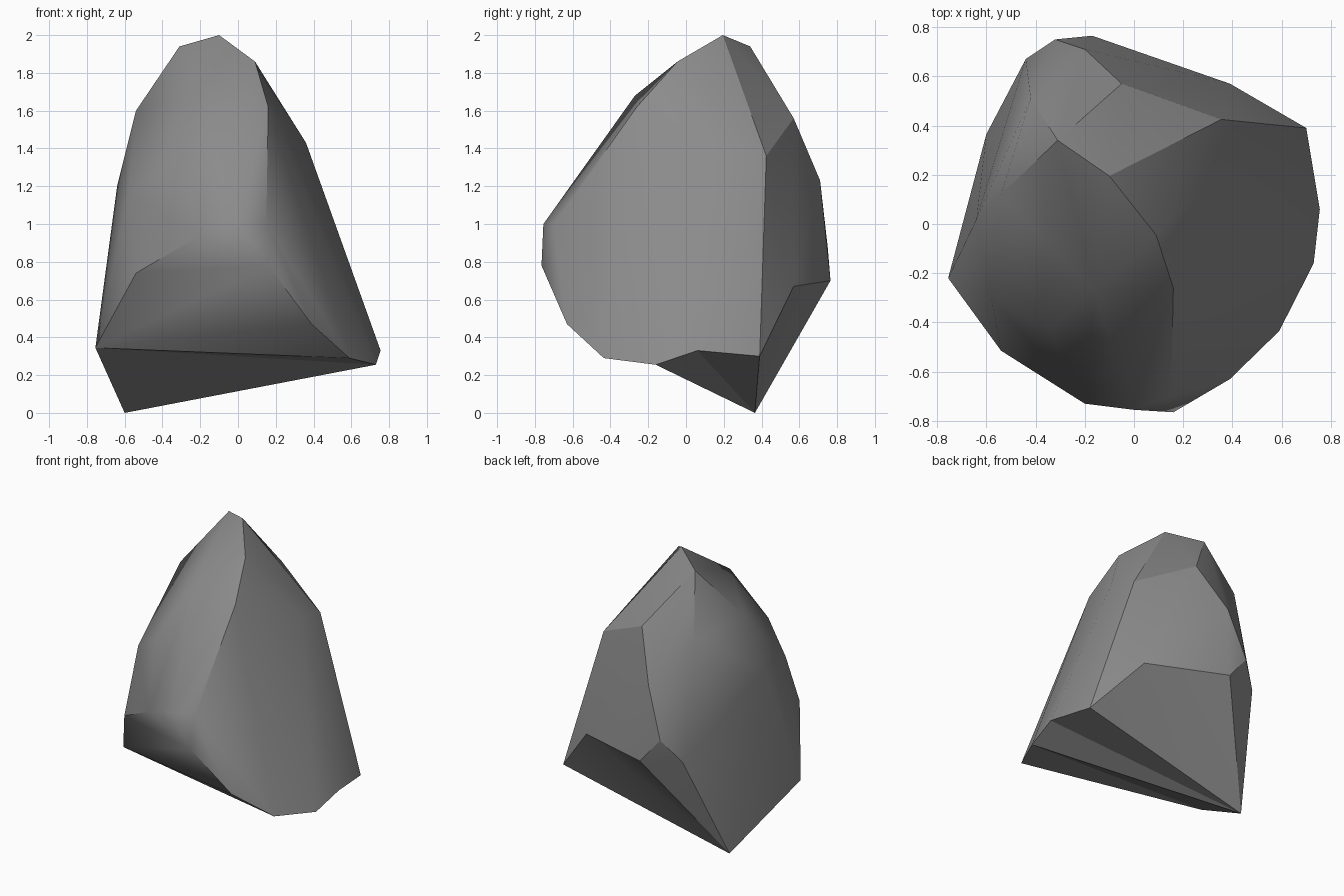
import bpy, bmesh, math
from mathutils import Vector

# Remove the default cube only
default_cube = bpy.data.objects.get("Cube")
if default_cube:
    bpy.data.objects.remove(default_cube, do_unlink=True)


def flat_material(name, colour):
    """One plain colour, visible in the viewport and in a render."""
    material = bpy.data.materials.new(name)
    material.use_nodes = True
    material.diffuse_color = colour
    shader = next(n for n in material.node_tree.nodes if n.type == "BSDF_PRINCIPLED")
    shader.inputs["Base Color"].default_value = colour
    return material


def is_soft(edge, worn_sides):
    """Worn sides stay rounded; everywhere else even shallow creases are crisp."""
    limit = math.radians(18)
    for direction, reach in worn_sides:
        if all(face.normal.dot(direction) > reach for face in edge.link_faces):
            limit = math.radians(36)
    return edge.calc_face_angle() < limit


def chipped_hull(name, corner_groups, dents, worn_sides, material):
    """Wrap a taut skin around the corners, fold in the dents, mark the creases."""
    bm = bmesh.new()
    corner_vert = {}
    for group in corner_groups:
        for corner in group:
            corner_vert[corner] = bm.verts.new(corner)
    bmesh.ops.convex_hull(bm, input=bm.verts[:], use_existing_faces=False)
    bmesh.ops.recalc_face_normals(bm, faces=bm.faces[:])

    # Turning a bridging edge folds its two triangles inwards
    for start, end in dents:
        bridge = bm.edges.get((corner_vert[start], corner_vert[end]))
        if bridge:
            bmesh.ops.rotate_edges(bm, edges=[bridge], use_ccw=False)

    # Drop any corner that ended up inside the skin
    loose = [v for v in bm.verts if not v.link_faces]
    bmesh.ops.delete(bm, geom=loose, context="VERTS")
    bm.normal_update()
    for face in bm.faces:
        face.smooth = True
    for edge in bm.edges:
        edge.smooth = is_soft(edge, worn_sides)

    mesh = bpy.data.meshes.new(name)
    bm.to_mesh(mesh)
    bm.free()
    mesh.materials.append(material)
    bpy.context.collection.objects.link(bpy.data.objects.new(name, mesh))


# Foot: the low tip and the lower rim around it
tip, left_heel, right_heel = (-.6, .365, 0), (-.755, -.22, .345), (.7, .39, .3)
toe, toe_end, rim = (.59, -.435, .29), (.73, -.16, .255), (.755, .06, .33)
foot = [tip, left_heel, right_heel, toe, toe_end, rim]

# Front: undercut chin and the rounded brow above it
chin = [(-.54, -.515, .74), (-.2, -.73, .94), (0, -.755, 1), (.15, -.7, 1),
        (.16, -.765, .78), (.39, -.63, .47)]
brow = [(-.58, -.3, 1.15), (-.35, -.43, 1.32), (-.16, -.27, 1.68), (.16, -.26, 1.62)]

# Back: chipped shelf and the ridge climbing from it
shelf_end = (-.17, .765, .7)
shelf = [(.39, .57, .67), shelf_end, (-.32, .75, .88), (-.44, .67, .73)]
ridge = [(-.2, .71, 1.23), (-.05, .57, 1.56), (-.42, .51, 1.52)]

# Sides and peak
sides = [(-.64, .02, 1.2), (-.54, .12, 1.6), (.355, .425, 1.36), (.36, .2, 1.43)]
peak = [(-.1, .195, 2), (-.31, .34, 1.94), (.09, -.045, 1.86)]

# Bridging edges that fold inwards, and the directions worn smooth
dents = [(tip, toe), (toe_end, right_heel), (right_heel, shelf_end)]
worn_sides = [(Vector((1, 0, 0)), .6), (Vector((-1, 0, 0)), .6), (Vector((0, -1, 0)), .3)]

stone_grey = flat_material("stone_grey", (.26, .26, .26, 1))
chipped_hull("boulder", [foot, chin, brow, shelf, ridge, sides, peak],
             dents, worn_sides, stone_grey)
